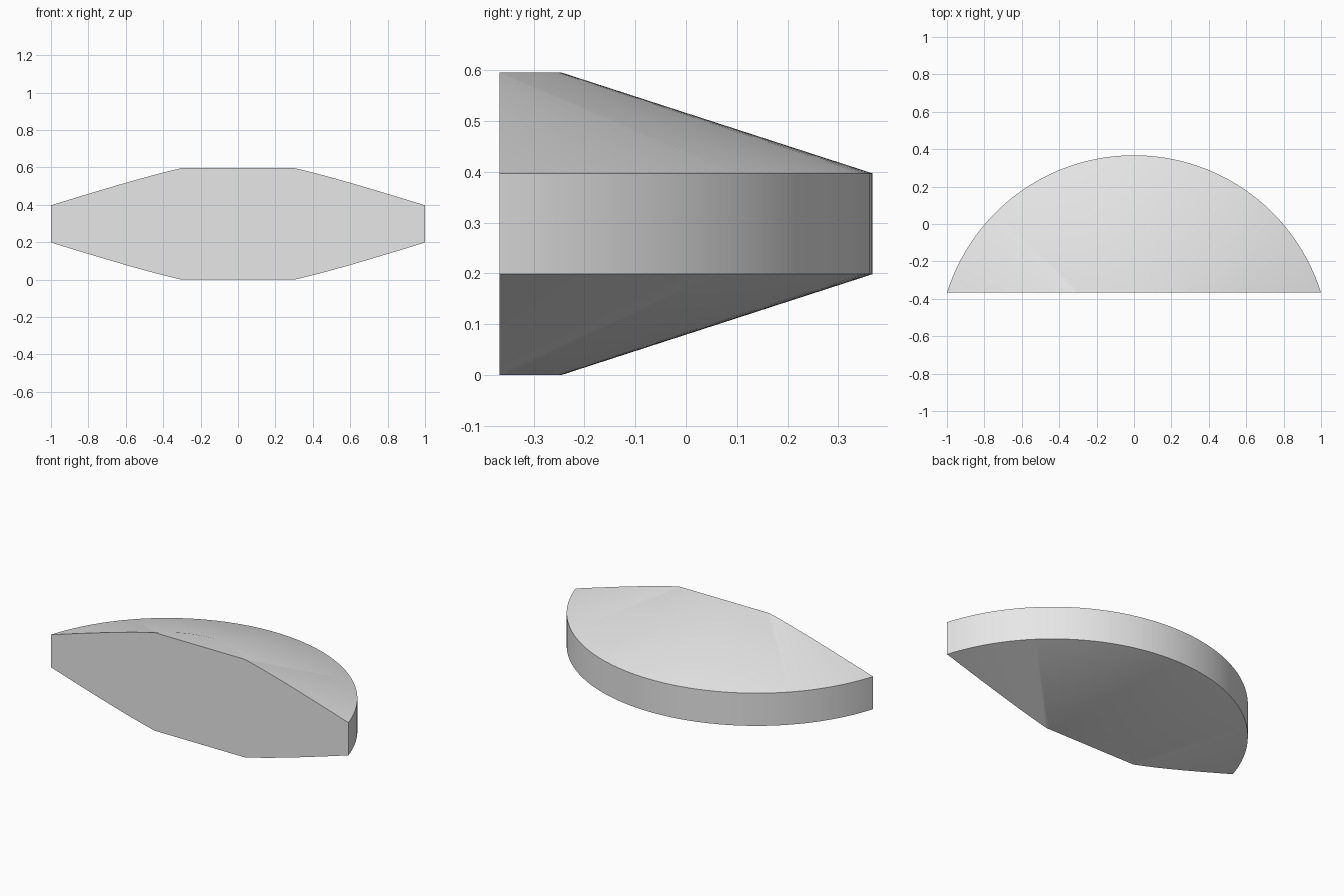
import bpy, bmesh, math
from mathutils import Vector

if "Cube" in bpy.data.objects:
    bpy.data.objects.remove(bpy.data.objects["Cube"], do_unlink=True)

HEIGHT, HALF_DEPTH = 0.596, 0.3675
OUTER_R, INNER_R = 1.048, 0.435
CENTRE_Y = HALF_DEPTH - OUTER_R
SEGMENTS = 128

# Plain grey material
grey = bpy.data.materials.new("light grey")
grey.use_nodes = True
colour = (0.8, 0.8, 0.8, 1)
grey.diffuse_color = colour
grey.node_tree.nodes["Principled BSDF"].inputs["Base Color"].default_value = colour

# Full disc with bevelled top and bottom, lathed from a profile
bm = bmesh.new()
profile = [(INNER_R, 0), (OUTER_R, HEIGHT / 3), (OUTER_R, HEIGHT * 2 / 3), (INNER_R, HEIGHT)]
rings = []
for r, z in profile:
    ring = []
    for i in range(SEGMENTS):
        a = math.tau * i / SEGMENTS
        ring.append(bm.verts.new((r * math.cos(a), CENTRE_Y + r * math.sin(a), z)))
    rings.append(ring)
for low, high in zip(rings, rings[1:]):
    for i in range(SEGMENTS):
        j = (i + 1) % SEGMENTS
        bm.faces.new((low[i], low[j], high[j], high[i]))
bm.faces.new(rings[0][::-1])
bm.faces.new(rings[-1])

# Slice off the front and close the flat cut
cut = bmesh.ops.bisect_plane(
    bm, geom=bm.verts[:] + bm.edges[:] + bm.faces[:],
    plane_co=Vector((0, -HALF_DEPTH, 0)), plane_no=Vector((0, -1, 0)), clear_outer=True)
edges = [e for e in cut["geom_cut"] if isinstance(e, bmesh.types.BMEdge)]
bmesh.ops.contextual_create(bm, geom=edges)
bmesh.ops.recalc_face_normals(bm, faces=bm.faces[:])

mesh = bpy.data.meshes.new("disc_segment")
bm.to_mesh(mesh)
bm.free()
mesh.materials.append(grey)
obj = bpy.data.objects.new("disc_segment", mesh)
bpy.context.collection.objects.link(obj)

# Smooth curved sides, sharp rim and cut
bpy.context.view_layer.objects.active = obj
obj.select_set(True)
bpy.ops.object.shade_smooth_by_angle(angle=math.radians(30))
